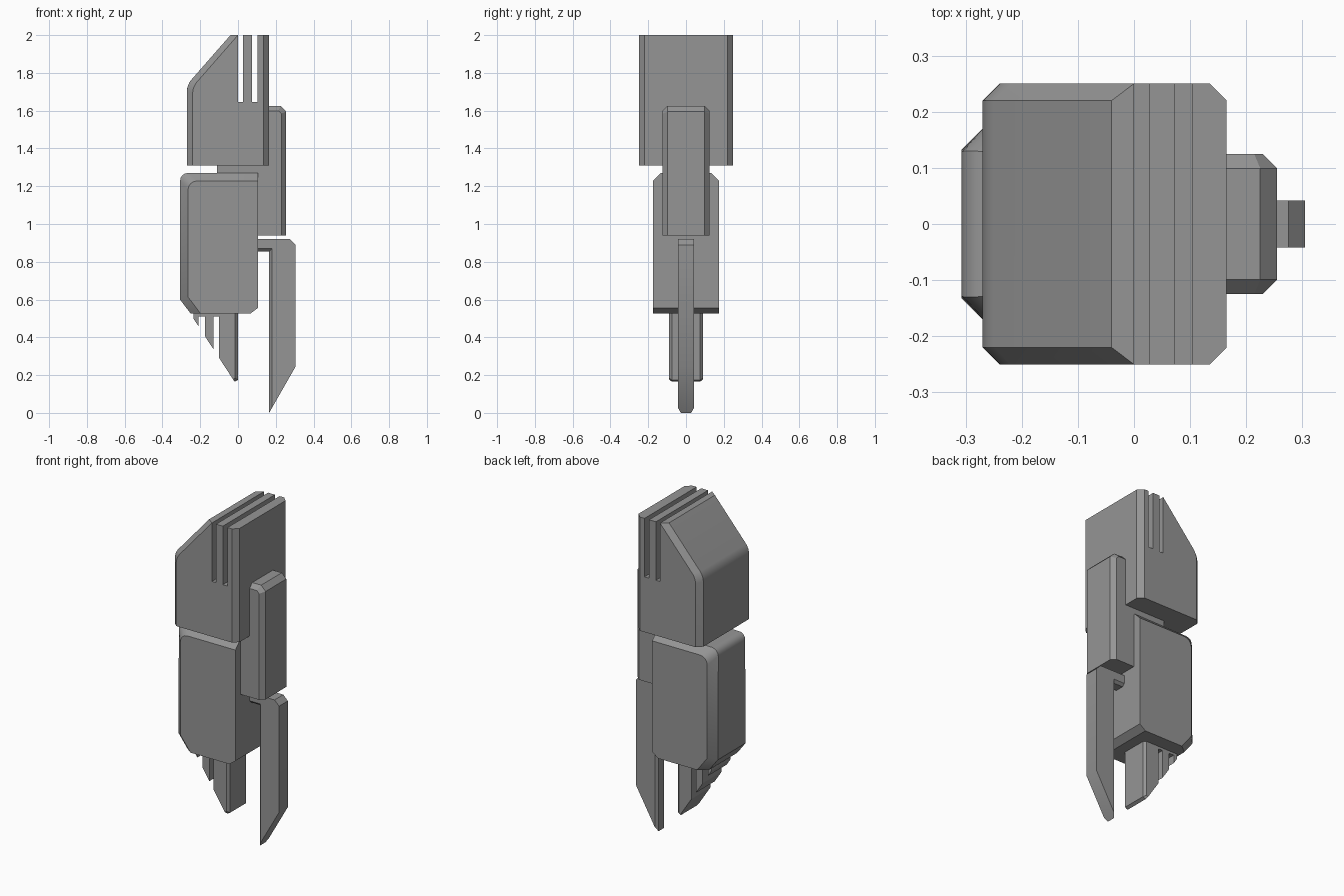
import bpy
import bmesh
from math import radians

cube = bpy.data.objects.get("Cube")
if cube:
    bpy.data.objects.remove(cube, do_unlink=True)

grey = bpy.data.materials.new("mid grey")
grey.use_nodes = True
colour = (0.3, 0.3, 0.3, 1)
grey.diffuse_color = colour
grey.node_tree.nodes["Principled BSDF"].inputs["Base Color"].default_value = colour


def near(vert, point, reach):
    return (vert.co.x - point[0]) ** 2 + (vert.co.z - point[1]) ** 2 < reach ** 2


def slab(name, profile, half, chamfered=(), size=0.0, corner=None, radius=0.0):
    """Extrude an x-z profile along y, chamfer chosen rim segments, round one corner."""
    bm = bmesh.new()
    front = [bm.verts.new((x, -half, z)) for x, z in profile]
    back = [bm.verts.new((x, half, z)) for x, z in profile]
    count = len(profile)
    bm.faces.new(front)
    bm.faces.new(back[::-1])
    for i in range(count):
        j = (i + 1) % count
        bm.faces.new((front[j], front[i], back[i], back[j]))
    bmesh.ops.recalc_face_normals(bm, faces=bm.faces)
    rims = [bm.edges.get((ring[i], ring[(i + 1) % count]))
            for ring in (front, back) for i in chamfered]
    if rims:
        bmesh.ops.bevel(bm, geom=rims, offset=size, segments=1, affect='EDGES')
    if corner:
        edges = [e for e in bm.edges if all(near(v, corner, size * 1.6) for v in e.verts)]
        bmesh.ops.bevel(bm, geom=edges, offset=radius, segments=4, profile=0.5, affect='EDGES')
    mesh = bpy.data.meshes.new(name)
    bm.to_mesh(mesh)
    bm.free()
    mesh.materials.append(grey)
    obj = bpy.data.objects.new(name, mesh)
    bpy.context.collection.objects.link(obj)
    return obj


def activate(obj):
    bpy.ops.object.select_all(action='DESELECT')
    obj.select_set(True)
    bpy.context.view_layer.objects.active = obj


def cut_slots(obj, spans, low, high):
    """Cut full-depth slots between pairs of x positions."""
    for left, right in spans:
        cutter = slab("slot_cutter", [(left, low), (right, low), (right, high), (left, high)], 0.5)
        cutter.hide_render = True
        mod = obj.modifiers.new("slot", 'BOOLEAN')
        mod.operation = 'DIFFERENCE'
        mod.solver = 'EXACT'
        mod.object = cutter
        activate(obj)
        bpy.ops.object.modifier_apply(modifier=mod.name)
        bpy.data.objects.remove(cutter, do_unlink=True)


# Upper block with sloped shoulder and vented top
upper = slab("upper_block",
             [(-0.27, 1.31), (0.165, 1.31), (0.165, 2), (-0.04, 2), (-0.27, 1.737)],
             0.25, (1, 3, 4), 0.03, (-0.27, 1.737), 0.03)
cut_slots(upper, [(0, 0.027), (0.073, 0.104)], 1.645, 2.1)

# Main body
body = slab("main_body",
            [(0.065, 0.525), (0.105, 0.555), (0.105, 1.27), (-0.307, 1.27),
             (-0.307, 0.6), (-0.25, 0.525)],
            0.175, (2, 3, 4), 0.042, (-0.307, 1.27), 0.04)

# Side plate joining body and upper block
plate = slab("side_plate",
             [(-0.11, 0.94), (0.255, 0.94), (0.255, 1.595), (0.225, 1.625), (-0.11, 1.625)],
             0.125, (1, 2, 3), 0.026)

# Long outer blade with its mounting arm
blade = slab("outer_blade",
             [(0.165, 0), (0.305, 0.245), (0.305, 0.89), (0.275, 0.92),
              (0, 0.92), (0, 0.855), (0.165, 0.855)],
             0.042, (5, 6), 0.015)

# Lower fins, split by two slots
fins = slab("lower_fins",
            [(-0.235, 0.56), (-0.235, 0.498), (-0.018, 0.165), (0, 0.175), (0, 0.56)],
            0.09, (2, 3), 0.015)
cut_slots(fins, [(-0.21, -0.175), (-0.13, -0.1)], 0.1, 0.51)

# Soft shading with crisp edges
for part in (upper, body, plate, blade, fins):
    activate(part)
    bpy.ops.object.shade_smooth_by_angle(angle=radians(30))
